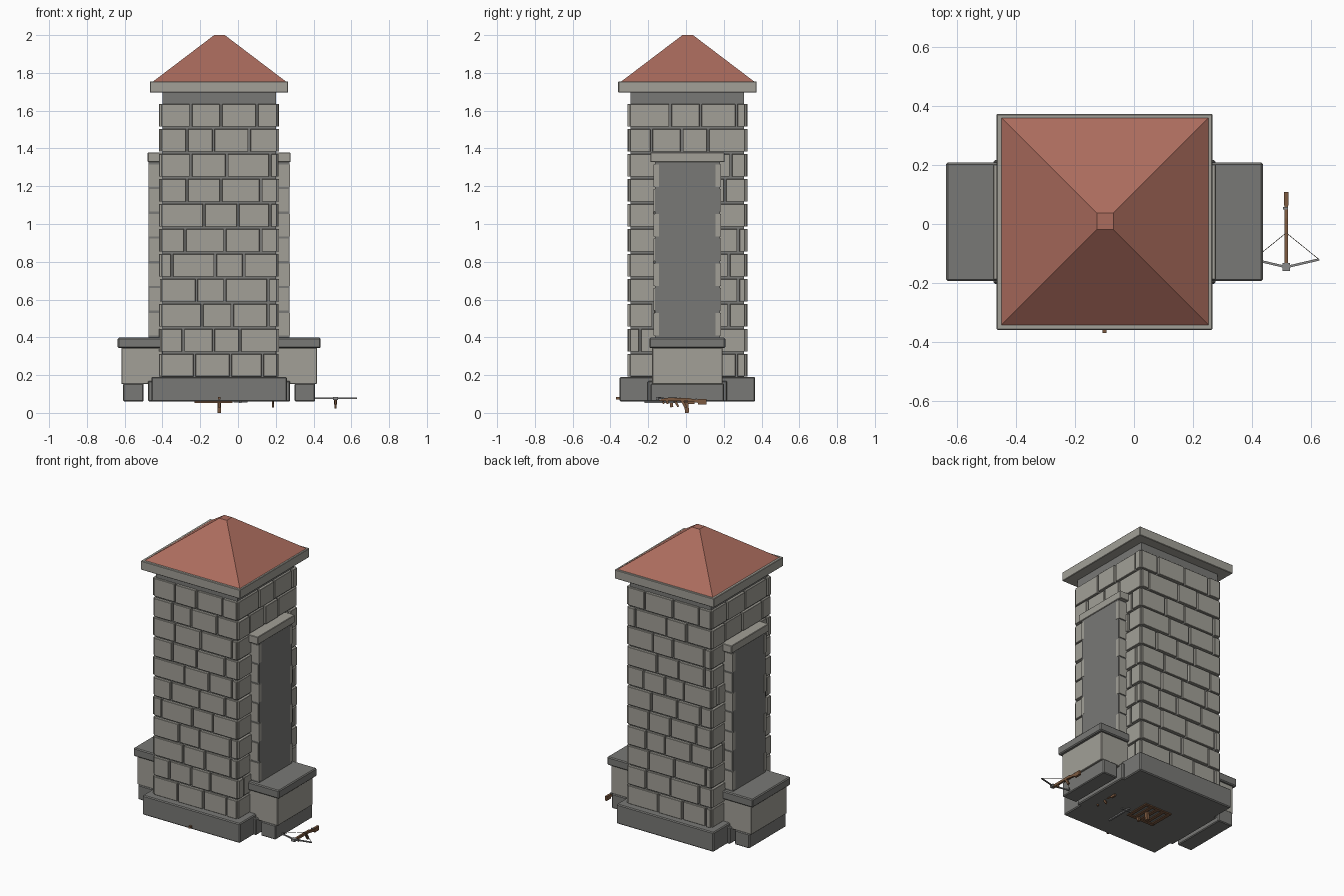
import bpy, bmesh
from math import pi
from mathutils import Vector, Matrix

if "Cube" in bpy.data.objects:
    bpy.data.objects.remove(bpy.data.objects["Cube"], do_unlink=True)


def material(name, colour):
    mat = bpy.data.materials.new(name)
    mat.use_nodes = True
    mat.diffuse_color = (*colour, 1)
    mat.node_tree.nodes["Principled BSDF"].inputs["Base Color"].default_value = (*colour, 1)
    return mat


LIGHT = material("light stone", (0.36, 0.35, 0.31))
DARK = material("dark stone", (0.19, 0.19, 0.18))
TILE = material("red roof", (0.41, 0.15, 0.11))
WOOD = material("brown wood", (0.20, 0.10, 0.05))
METAL = material("grey metal", (0.25, 0.25, 0.25))
STRING = material("dark string", (0.06, 0.05, 0.04))

CX, CY = -0.1, 0.007          # tower axis
GROUND = 0.06                 # underside of the tower


def add_box(bm, x, y, z, turn=Matrix()):
    """Box between (min, max) pairs."""
    size = Vector(b - a for a, b in (x, y, z))
    mid = Vector((a + b) / 2 for a, b in (x, y, z))
    place = turn @ Matrix.Translation(mid) @ Matrix.Diagonal((*size, 1))
    bmesh.ops.create_cube(bm, size=1, matrix=place)


def add_bar(bm, start, end, width, depth):
    """Square bar from start to end."""
    a, b = Vector(start), Vector(end)
    rot = (b - a).to_track_quat('Z', 'Y').to_matrix().to_4x4()
    place = Matrix.Translation((a + b) / 2) @ rot @ Matrix.Diagonal((width, depth, (b - a).length, 1))
    bmesh.ops.create_cube(bm, size=1, matrix=place)


def finish(name, bm, mat, bevel=0):
    mesh = bpy.data.meshes.new(name)
    bmesh.ops.recalc_face_normals(bm, faces=bm.faces)
    bm.to_mesh(mesh)
    bm.free()
    mesh.materials.append(mat)
    obj = bpy.data.objects.new(name, mesh)
    bpy.context.collection.objects.link(obj)
    if bevel:
        mod = obj.modifiers.new("edge", 'BEVEL')
        mod.width, mod.segments = bevel, 1
    return obj


def block(name, mat, x, y, z, bevel=0):
    bm = bmesh.new()
    add_box(bm, x, y, z)
    return finish(name, bm, mat, bevel)


def square(name, mat, half, z, bevel=0):
    """Square block centred on the tower axis."""
    return block(name, mat, (CX - half, CX + half), (CY - half, CY + half), z, bevel)


# Tower body and eaves
square("tower_plinth", DARK, 0.359, (GROUND, 0.19), 0.006)
square("tower_core", DARK, 0.30, (0.18, 1.70))
square("eaves_slab", LIGHT, 0.366, (1.695, 1.755), 0.003)

# Roof: square pyramid with a small flat top
bm = bmesh.new()
bmesh.ops.create_cone(bm, cap_ends=True, segments=4, radius1=0.351 * 2 ** 0.5, radius2=0.028 * 2 ** 0.5,
                      depth=0.245, matrix=Matrix.Translation((CX + 0.002, CY + 0.002, 1.8775))
                      @ Matrix.Rotation(pi / 4, 4, 'Z'))
finish("roof", bm, TILE)

# Brick courses: joint positions per row, bottom to top
JOINTS = [(-.13, .06, .23), (-.19, -.03, .11), (-.09, .07, .26), (-.12, .03, .26),
          (-.25, -.02, .13), (-.18, .03, .22), (-.08, .10, .27), (-.17, .01, .22),
          (-.15, .04, .27), (-.17, -.03, .16), (-.15, .01, .20)]
PITCH, GAP = 0.1323, 0.012
for side, name in enumerate(("front", "left", "back", "right")):
    turn = Matrix.Translation((CX, CY, 0)) @ Matrix.Rotation(side * pi / 2, 4, 'Z')
    bm = bmesh.new()
    for row in range(len(JOINTS)):
        joints = JOINTS[(row + 3 * side) % len(JOINTS)]
        ends = [-0.31, *joints, 0.312]
        base = 0.192 + row * PITCH
        for i, (a, b) in enumerate(zip(ends, ends[1:])):
            out = 0.314 + 0.004 * ((row + i) % 2)
            add_box(bm, (a + GAP / 2, b - GAP / 2), (-out, -0.29), (base, base + PITCH - GAP), turn)
    finish(name + "_bricks", bm, LIGHT, 0.002)

# Side piers and lower wings, mirrored about the tower axis
for s, name in ((1, "left"), (-1, "right")):
    def span(a, b):
        return tuple(sorted((CX + s * a, CX + s * b)))

    def both(half):
        return CY - half, CY + half

    block(name + "_pier_foot", DARK, span(0.3, 0.376), both(0.21), (GROUND, 0.17), 0.006)
    block(name + "_pier_panel", DARK, span(0.28, 0.373), both(0.172), (0.17, 1.34))
    block(name + "_pier_cap", LIGHT, span(0.28, 0.378), both(0.196), (1.327, 1.378), 0.003)
    bm = bmesh.new()
    for row in range(7):
        low = 0.41 + row * 0.131
        for t in (-1, 1):
            edge = sorted((CY + t * 0.15, CY + t * 0.178))
            add_box(bm, span(0.29, 0.374 - 0.006 * (row % 2)), edge, (low, low + 0.119))
    finish(name + "_pier_bricks", bm, LIGHT)
    block(name + "_wing_foot", DARK, span(0.40, 0.508), both(0.194), (GROUND, 0.156), 0.005)
    block(name + "_wing_body", LIGHT, span(0.3, 0.518), both(0.186), (0.153, 0.345), 0.003)
    block(name + "_wing_cap", DARK, span(0.3, 0.537), both(0.201), (0.343, 0.398), 0.006)


def crossbow(name, x, y, z, size=1.0):
    """Crossbow pointing to -y; the origin is the middle of the stock."""
    def put(part, mat, bars):
        bm = bmesh.new()
        for a, b, w, d in bars:
            add_bar(bm, a, b, w, d)
        obj = finish(name + "_" + part, bm, mat)
        obj.data.transform(Matrix.Translation((x, y, z)) @ Matrix.Scale(size, 4))

    put("stock", WOOD, [((0, -0.13, 0), (0, 0.03, 0), 0.013, 0.016),
                        ((0, 0.02, -0.002), (0, 0.085, -0.012), 0.013, 0.016),
                        ((0, 0.075, -0.013), (0, 0.12, -0.013), 0.015, 0.028),
                        ((0, -0.01, -0.005), (0, 0.012, -0.045), 0.012, 0.014),
                        ((0, -0.09, -0.005), (0, -0.085, -0.025), 0.010, 0.012)])
    put("limbs", METAL, [((t * 0.005, -0.133, 0.005), (t * 0.112, -0.108, 0.005), 0.008, 0.007)
                         for t in (-1, 1)])
    put("nose", METAL, [((0, -0.147, 0.003), (0, -0.12, 0.003), 0.026, 0.016),
                        ((-0.011, 0.065, 0), (0.006, 0.065, 0), 0.008, 0.008)])
    put("string", STRING, [((t * 0.111, -0.108, 0.006), (0, -0.018, 0.01), 0.002, 0.002)
                           for t in (-1, 1)])


# Weapons: one in the open, two mostly sunk into the underside of the tower
crossbow("loose_crossbow", 0.516, -0.012, 0.072)
crossbow("small_crossbow", 0.185, -0.05, 0.068, 0.8)

# Long weapon under the plinth with its tip through the front
bm = bmesh.new()
add_bar(bm, (CX, -0.37, 0.078), (CX, 0.05, 0.068), 0.014, 0.014)
add_bar(bm, (CX, 0, 0.065), (CX, 0.006, 0), 0.018, 0.022)
add_bar(bm, (CX, -0.08, 0.065), (CX, -0.075, 0.03), 0.014, 0.016)
finish("sunken_weapon", bm, WOOD)

# Wooden lattice and metal rod on the underside
bm = bmesh.new()
for i in range(5):
    step = -0.23 + i * 0.045
    add_box(bm, (step, step + 0.022), (-0.10, 0.08), (0.054, 0.062))
for y in (-0.10, 0.06):
    add_box(bm, (-0.23, -0.028), (y, y + 0.02), (0.053, 0.062))
finish("underside_lattice", bm, WOOD)
bm = bmesh.new()
add_bar(bm, (0.012, -0.22, 0.056), (0.012, -0.03, 0.056), 0.012, 0.008)
add_bar(bm, (-0.025, -0.06, 0.057), (0.05, -0.06, 0.057), 0.01, 0.006)
finish("underside_rod", bm, METAL)
